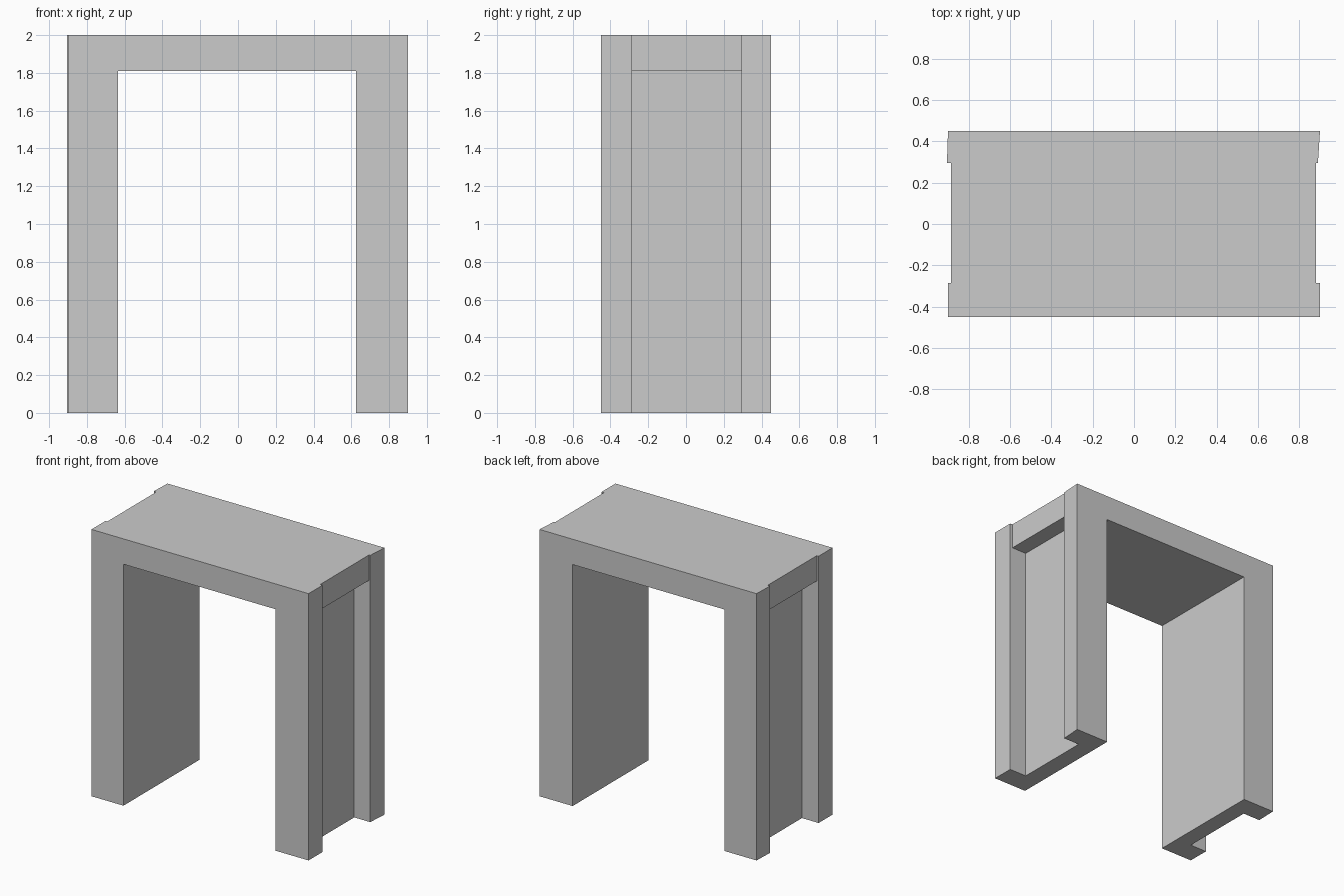
import bpy, bmesh

if "Cube" in bpy.data.objects:
    bpy.data.objects.remove(bpy.data.objects["Cube"])

HEIGHT = 2.0
LINTEL_Z = 1.81


def prism(name, outline, z0, z1):
    """Extrude a plan outline (x, y) from z0 to z1."""
    bm = bmesh.new()
    face = bm.faces.new([bm.verts.new((x, y, z0)) for x, y in outline])
    ext = bmesh.ops.extrude_face_region(bm, geom=[face])
    top = [v for v in ext["geom"] if isinstance(v, bmesh.types.BMVert)]
    bmesh.ops.translate(bm, verts=top, vec=(0, 0, z1 - z0))
    bmesh.ops.recalc_face_normals(bm, faces=bm.faces)
    mesh = bpy.data.meshes.new(name)
    bm.to_mesh(mesh)
    bm.free()
    obj = bpy.data.objects.new(name, mesh)
    bpy.context.collection.objects.link(obj)
    return obj


def rect(x0, x1, y0, y1):
    return [(x0, y0), (x1, y0), (x1, y1), (x0, y1)]


def cut(target, cutter):
    """Subtract the cutter, apply, and discard it."""
    cutter.hide_render = True
    mod = target.modifiers.new("cut", "BOOLEAN")
    mod.operation = "DIFFERENCE"
    mod.solver = "EXACT"
    mod.object = cutter
    bpy.context.view_layer.objects.active = target
    bpy.ops.object.modifier_apply(modifier=mod.name)
    bpy.data.objects.remove(cutter, do_unlink=True)


# Door frame block: plan outline with shallow, slightly uneven end notches
plan = [
    (-0.90, -0.45), (0.90, -0.45), (0.90, -0.285), (0.88, -0.285),
    (0.88, 0.295), (0.89, 0.295), (0.90, 0.45), (-0.90, 0.45),
    (-0.905, 0.295), (-0.885, 0.295), (-0.885, -0.285), (-0.90, -0.285),
]
frame = prism("door_frame", plan, 0, HEIGHT)

# Doorway opening
cut(frame, prism("doorway_cutter", rect(-0.635, 0.625, -1, 1), -0.2, LINTEL_Z))

# Deep channels in the outer side of each leg, below the lintel
for x0, x1 in ((0.757, 1.2), (-1.2, -0.762)):
    cut(frame, prism("channel_cutter", rect(x0, x1, -0.285, 0.295), -0.2, LINTEL_Z))
